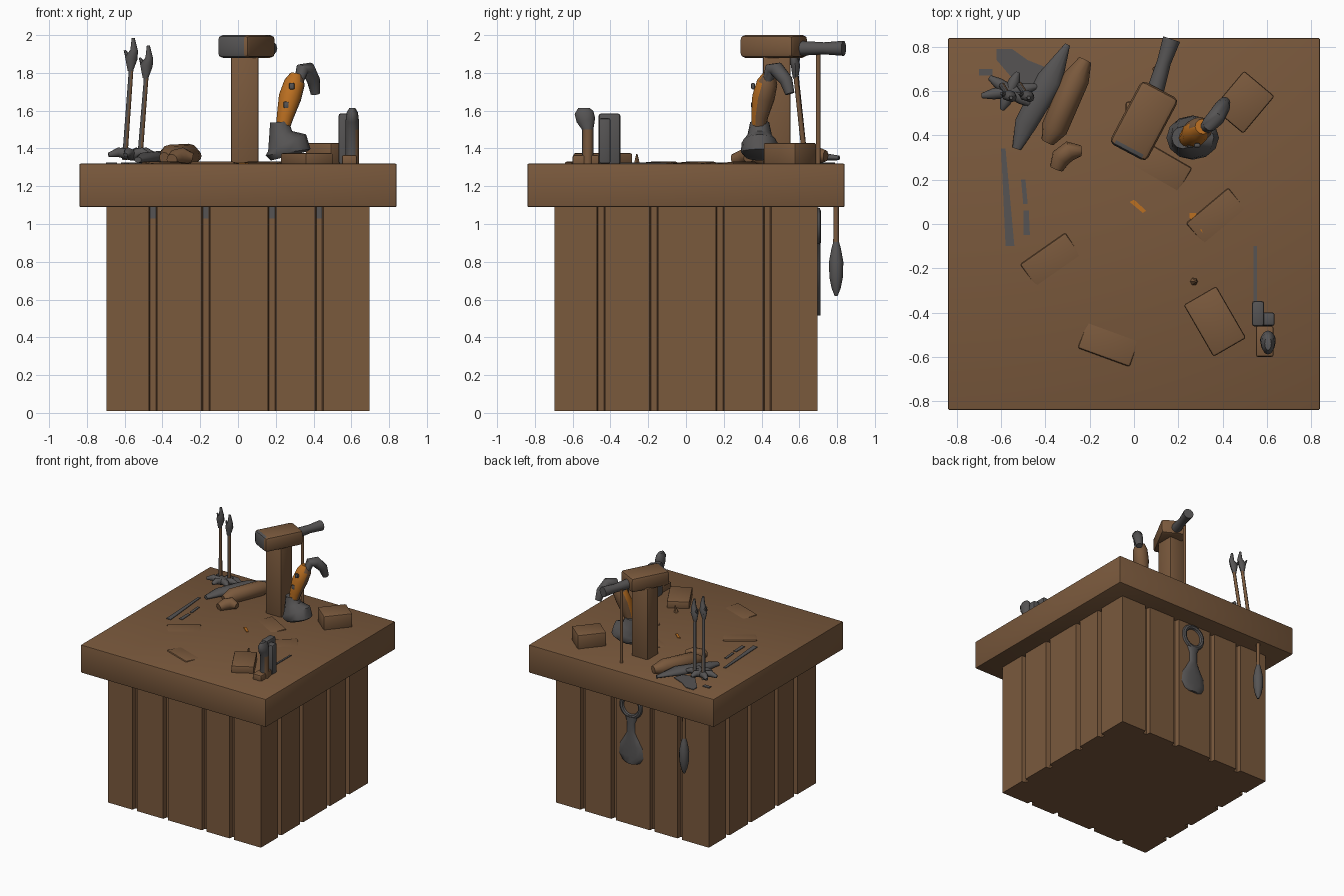
import bpy, bmesh, math
from mathutils import Vector, Matrix

if "Cube" in bpy.data.objects:
    bpy.data.objects.remove(bpy.data.objects["Cube"])


def material(name, rgb):
    m = bpy.data.materials.new(name)
    m.use_nodes = True
    m.diffuse_color = (*rgb, 1)
    m.node_tree.nodes["Principled BSDF"].inputs["Base Color"].default_value = (*rgb, 1)
    return m


WOOD = material("brown wood", (0.195, 0.1, 0.046))
IRON = material("dark grey iron", (0.092, 0.088, 0.088))
ORANGE = material("orange paint", (0.5, 0.16, 0.015))


def finish(name, bm, *mats, rule=None, angle=40):
    """Turn a bmesh into a shaded object; rule(face) picks the material slot."""
    bmesh.ops.recalc_face_normals(bm, faces=bm.faces)
    bm.normal_update()
    if rule:
        for f in bm.faces:
            f.material_index = rule(f)
    me = bpy.data.meshes.new(name)
    bm.to_mesh(me)
    bm.free()
    ob = bpy.data.objects.new(name, me)
    bpy.context.collection.objects.link(ob)
    for m in mats:
        me.materials.append(m)
    bpy.ops.object.select_all(action="DESELECT")
    ob.select_set(True)
    bpy.context.view_layer.objects.active = ob
    bpy.ops.object.shade_smooth_by_angle(angle=math.radians(angle))
    return ob


def box(name, centre, size, *mats, turn=0, tilt=0, bevel=0.01, rule=None):
    bm = bmesh.new()
    bmesh.ops.create_cube(bm, size=1, matrix=Matrix.Diagonal((*size, 1)))
    if bevel:
        bmesh.ops.bevel(bm, geom=bm.edges[:], offset=bevel, segments=2, affect="EDGES", profile=0.5)
    rot = Matrix.Rotation(math.radians(turn), 4, "Z") @ Matrix.Rotation(math.radians(tilt), 4, "X")
    bm.transform(Matrix.Translation(centre) @ rot)
    return finish(name, bm, *mats, rule=rule)


def prism(name, outline, z0, z1, mat):
    bm = bmesh.new()
    face = bm.faces.new([bm.verts.new((x, y, z0)) for x, y in outline])
    top = bmesh.ops.extrude_face_region(bm, geom=[face])["geom"]
    moved = [v for v in top if isinstance(v, bmesh.types.BMVert)]
    bmesh.ops.translate(bm, verts=moved, vec=(0, 0, z1 - z0))
    return finish(name, bm, mat)


def tube(name, points, radii, *mats, sides=12, rule=None):
    """Skin a path with elliptical rings; a radius may be a (wide, deep) pair."""
    pts = [Vector(p) for p in points]
    run = pts[-1] - pts[0]
    up = Vector((0, 1, 0)) if abs(run.z) > run.xy.length else Vector((0, 0, 1))
    bm = bmesh.new()
    rings = []
    for i, p in enumerate(pts):
        t = (pts[min(i + 1, len(pts) - 1)] - pts[max(i - 1, 0)]).normalized()
        u = up.cross(t).normalized()
        v = t.cross(u)
        a, b = radii[i] if isinstance(radii[i], tuple) else (radii[i], radii[i])
        angles = [2 * math.pi * k / sides for k in range(sides)]
        rings.append([bm.verts.new(p + u * a * math.cos(w) + v * b * math.sin(w)) for w in angles])
    for r, s in zip(rings, rings[1:]):
        for k in range(sides):
            n = (k + 1) % sides
            bm.faces.new((r[k], r[n], s[n], s[k]))
    bm.faces.new(rings[0])
    bm.faces.new(rings[-1])
    return finish(name, bm, *mats, rule=rule, angle=50)


# Crate body: square outline with plank grooves on all four sides
HALF, DEPTH, GROOVE = 0.695, 0.035, 0.022
GAPS = (-0.45, -0.17, 0.18, 0.43)
outline = []
for side in range(4):
    turn = Matrix.Rotation(side * math.pi / 2, 2)
    edge = [(-HALF, -HALF)]
    for g in GAPS:
        edge += [(g - GROOVE, -HALF), (g - GROOVE * 0.7, DEPTH - HALF),
                 (g + GROOVE * 0.7, DEPTH - HALF), (g + GROOVE, -HALF)]
    outline += [tuple(turn @ Vector(p)) for p in edge]
prism("plank_body", outline, 0.01, 1.1, WOOD)
for g in GAPS:
    box("groove_bracket", (g, DEPTH - HALF, 1.06), (0.03, 0.008, 0.06), IRON, bevel=0)

# Table top with half-sunk uneven slabs
box("table_top", (0, 0, 1.205), (1.68, 1.68, 0.23), WOOD, bevel=0.008)
for x, y, turn in ((-0.35, -0.2, 35), (0.4, 0.0, 40), (0.1, 0.22, -30), (-0.1, -0.5, 160)):
    box("raised_slab", (x, y, 1.306), (0.25, 0.22, 0.03), WOOD, turn=turn, tilt=5)

# Painted marks on the top
MARKS = (
    ("grey_patch", IRON, ((-0.62, 0.74), (-0.5, 0.6), (-0.4, 0.62), (-0.38, 0.7), (-0.48, 0.74), (-0.55, 0.79), (-0.62, 0.79))),
    ("grey_spot", IRON, ((-0.7, 0.67), (-0.64, 0.67), (-0.64, 0.7), (-0.7, 0.7))),
    ("long_streak", IRON, ((-0.58, -0.1), (-0.54, -0.1), (-0.58, 0.34), (-0.6, 0.34))),
    ("short_streak", IRON, ((-0.5, -0.05), (-0.47, -0.05), (-0.475, 0.06), (-0.5, 0.06))),
    ("middle_streak", IRON, ((-0.5, 0.09), (-0.48, 0.09), (-0.49, 0.2), (-0.51, 0.2))),
    ("side_streak", IRON, ((0.54, -0.36), (0.555, -0.36), (0.555, -0.1), (0.54, -0.1))),
    ("orange_streak", ORANGE, ((-0.02, 0.1), (0.04, 0.05), (0.055, 0.06), (0.0, 0.11))),
    ("orange_fleck", ORANGE, ((0.25, 0.03), (0.31, -0.04), (0.28, 0.05), (0.25, 0.05))),
)
for name, mat, pts in MARKS:
    prism(name, pts, 1.319, 1.325, mat)

# Loose blocks and chips
box("back_block", (0.495, 0.55, 1.37), (0.18, 0.22, 0.12), WOOD, turn=-40)
box("front_block", (0.365, -0.44, 1.34), (0.17, 0.27, 0.07), WOOD, turn=30)
tube("wood_chip", [(0.27, -0.26, 1.31), (0.28, -0.26, 1.37)], [0.02, 0.004], WOOD, sides=6)
tube("curved_offcut", [(-0.35, 0.25, 1.34), (-0.33, 0.3, 1.35), (-0.29, 0.33, 1.36), (-0.24, 0.33, 1.35)],
     [0.03, 0.045, 0.045, 0.025], WOOD)
tube("wood_log", [(-0.39, 0.37, 1.35), (-0.36, 0.43, 1.36), (-0.26, 0.66, 1.365), (-0.22, 0.74, 1.36)],
     [0.03, 0.06, 0.06, 0.03], WOOD)
tube("iron_blade", [(-0.53, 0.34, 1.34), (-0.49, 0.45, 1.35), (-0.38, 0.65, 1.36), (-0.3, 0.81, 1.35)],
     [(0.02, 0.015), (0.05, 0.03), (0.06, 0.03), (0.012, 0.012)], IRON)

# Large standing mallet: post, head, side handle and prop rod
box("mallet_post", (0.035, 0.48, 1.6), (0.145, 0.145, 0.6), WOOD)
box("mallet_head", (0.045, 0.465, 1.94), (0.19, 0.32, 0.12), WOOD, IRON, turn=-28, bevel=0.025,
    rule=lambda f: int(f.normal.y < -0.3 and f.calc_center_median().x < 0.0))
tube("mallet_handle", [(0.09, 0.58, 1.93), (0.12, 0.68, 1.93), (0.135, 0.73, 1.93), (0.17, 0.835, 1.93)],
     [0.04, 0.035, 0.032, 0.04], IRON)
tube("prop_rod", [(0.095, 0.7, 1.31), (0.095, 0.7, 1.92)], [0.012, 0.012], WOOD, sides=8)

# Hooked hand tool: foot, painted grip, curved head
tube("tool_foot", [(0.27, 0.39, 1.36), (0.265, 0.39, 1.38), (0.26, 0.39, 1.43), (0.225, 0.39, 1.47), (0.22, 0.39, 1.54)],
     [(0.1, 0.08), (0.12, 0.1), (0.11, 0.095), (0.065, 0.065), (0.05, 0.05)], IRON)
tube("tool_grip", [(0.235, 0.385, 1.5), (0.25, 0.39, 1.57), (0.275, 0.41, 1.67), (0.3, 0.43, 1.75), (0.31, 0.44, 1.79)],
     [0.035, 0.045, 0.06, 0.055, 0.035], WOOD, ORANGE,
     rule=lambda f: int(f.normal.y < 0.3 and f.normal.x < 0.75))
tube("tool_hook", [(0.32, 0.43, 1.75), (0.34, 0.45, 1.82), (0.37, 0.48, 1.82), (0.4, 0.53, 1.76), (0.41, 0.55, 1.69)],
     [0.025, 0.035, 0.04, 0.035, 0.025], IRON)
for x, z in ((0.285, 1.73), (0.255, 1.63)):
    box("grip_stud", (x, 0.355, z), (0.03, 0.02, 0.035), IRON, bevel=0.008)

# Upright jaws near the front corner
box("square_jaw", (0.56, -0.405, 1.45), (0.055, 0.115, 0.27), IRON, bevel=0.012)
tube("round_jaw", [(0.605, -0.52, 1.31), (0.605, -0.52, 1.5), (0.605, -0.53, 1.55), (0.605, -0.54, 1.59), (0.605, -0.54, 1.615)],
     [(0.035, 0.03), (0.035, 0.03), (0.035, 0.05), (0.03, 0.05), (0.015, 0.03)], WOOD, IRON,
     rule=lambda f: int(f.calc_center_median().z > 1.5 or f.normal.x < 0.6))
box("jaw_bridge", (0.6, -0.43, 1.44), (0.07, 0.06, 0.24), IRON)
box("jaw_foot", (0.59, -0.53, 1.335), (0.08, 0.14, 0.06), WOOD)

# Pair of tall clawed pokers on a tangled iron foot
for x, z in ((-0.6, 1.83), (-0.52, 1.79)):
    tube("poker_rod", [(x, 0.63, 1.34), (x + 0.035, 0.58, z)], [0.014, 0.012], WOOD, IRON, sides=8,
         rule=lambda f: int(f.normal.x < 0.3))
    tube("poker_claw", [(x + 0.03, 0.58, z - 0.02), (x + 0.035, 0.58, z + 0.05), (x + 0.05, 0.57, z + 0.09), (x + 0.045, 0.57, z + 0.155)],
         [0.014, (0.034, 0.025), (0.02, 0.02), 0.008], IRON, sides=8)
    tube("poker_barb", [(x + 0.03, 0.58, z + 0.03), (x + 0.0, 0.59, z + 0.09)], [0.02, 0.006], IRON, sides=6)
for k in range(6):
    a = k * math.pi / 3 + 0.25
    tip = Vector((math.cos(a) * 0.13, math.sin(a) * 0.085, 0))
    mid = Vector((-0.56, 0.6, 1.365))
    tube("foot_prong", [mid, mid + tip * 0.6 + Vector((0, 0, 0.015)), mid + tip], [0.03, 0.025, 0.012], IRON, sides=8)

# Scoop hung flat on the back
bpy.ops.mesh.primitive_torus_add(location=(0.01, 0.695, 0.985), rotation=(math.pi / 2, 0, 0),
                                 major_radius=0.085, minor_radius=0.019, major_segments=28, minor_segments=8)
ring = bpy.context.object
ring.name = "scoop_ring"
ring.data.materials.append(IRON)
bpy.ops.object.shade_smooth_by_angle()
tube("scoop_blade", [(0.01, 0.695, z) for z in (0.91, 0.85, 0.77, 0.71, 0.66, 0.58, 0.53, 0.515)],
     [(w, 0.018) for w in (0.06, 0.035, 0.035, 0.07, 0.1, 0.11, 0.08, 0.04)], IRON)

# Ladle hanging clear of the back
tube("ladle_rod", [(-0.54, 0.795, 0.85), (-0.54, 0.795, 1.1)], [0.016, 0.014], WOOD, sides=8)
tube("ladle_bowl", [(-0.54, 0.795, z) for z in (0.91, 0.87, 0.8, 0.72, 0.66, 0.62)],
     [0.014, 0.025, 0.038, 0.036, 0.024, 0.008], IRON)
